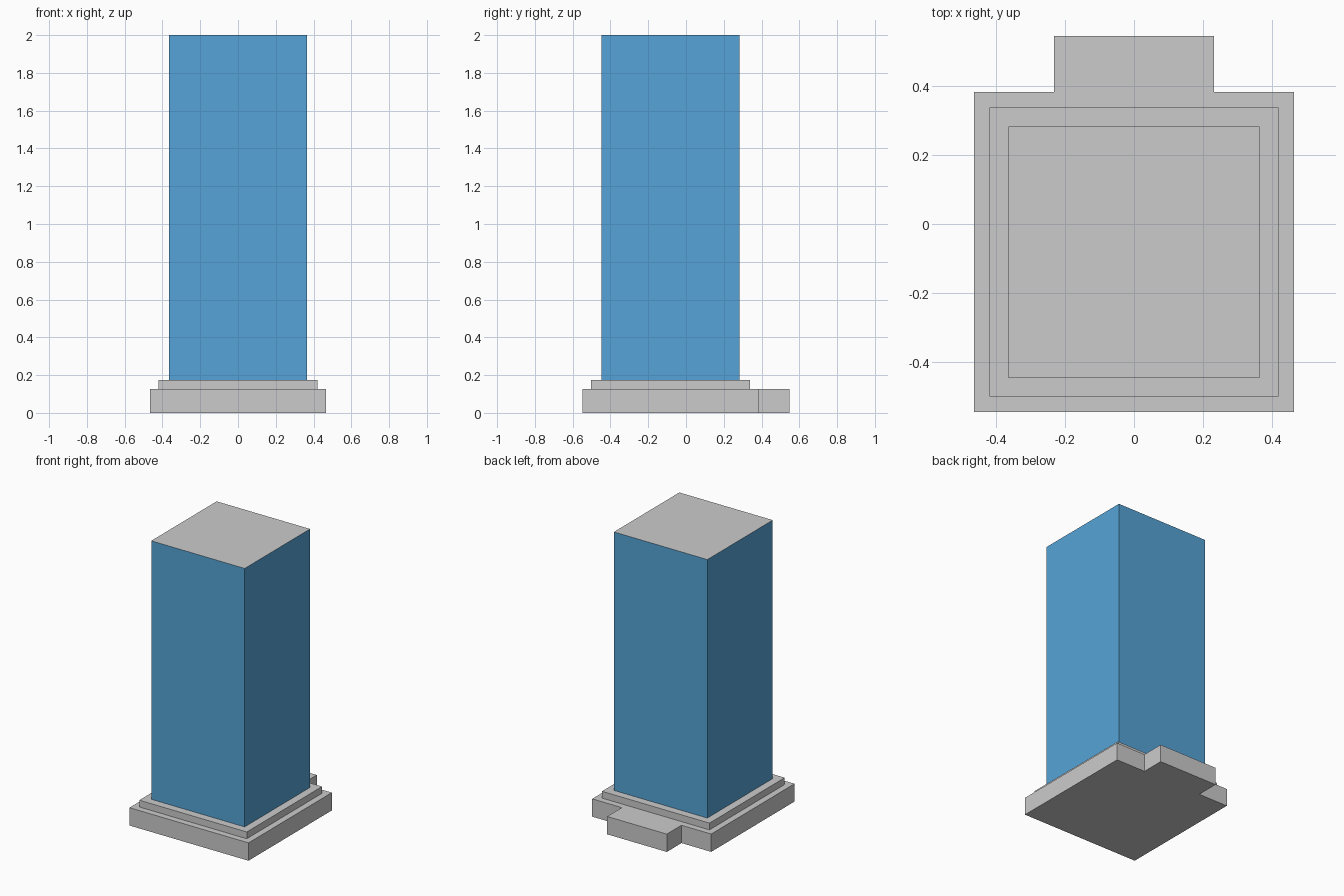
import bpy
import bmesh
from mathutils import Vector

if "Cube" in bpy.data.objects:
    bpy.data.objects.remove(bpy.data.objects["Cube"])

CY = -0.082                               # centre of the square plan
BASE, STEP, TOWER = 0.465, 0.42, 0.365    # half widths
Z_BASE, Z_STEP, Z_TOP = 0.126, 0.174, 2.0
PORCH_HALF, PORCH_BACK = 0.233, 0.547


def push(bm, face, offset):
    """Extrude one face along an offset and return its new cap."""
    cap = bmesh.ops.extrude_discrete_faces(bm, faces=[face])["faces"][0]
    bmesh.ops.translate(bm, verts=cap.verts, vec=Vector(offset))
    return cap


def finish(bm, name):
    bmesh.ops.recalc_face_normals(bm, faces=bm.faces)
    mesh = bpy.data.meshes.new(name)
    bm.to_mesh(mesh)
    bm.free()
    obj = bpy.data.objects.new(name, mesh)
    bpy.context.collection.objects.link(obj)
    return obj


def outline(bm, points, z):
    return [bm.verts.new((x, y + CY, z)) for x, y in points]


def square(h):
    return [(-h, -h), (h, -h), (h, h), (-h, h)]


# Stepped podium: square plan whose back edge is split for the porch
bm = bmesh.new()
plan = square(BASE)
plan[3:3] = [(PORCH_HALF, BASE), (-PORCH_HALF, BASE)]
ring = outline(bm, plan, 0)
top = push(bm, bm.faces.new(ring), (0, 0, Z_BASE))
bm.faces.new(reversed(ring))
for inset, rise in ((BASE - STEP, Z_STEP - Z_BASE), (STEP - TOWER, 0)):
    bmesh.ops.inset_region(bm, faces=[top], thickness=inset, use_even_offset=True)
    if rise:
        top = push(bm, top, (0, 0, rise))
bm.faces.remove(top)                      # covered by the tower

# Rear porch block, drawn out of the middle back face
bm.normal_update()
back = next(f for f in bm.faces
            if f.calc_center_median().y > CY + BASE - 0.001
            and abs(f.calc_center_median().x) < 0.01)
push(bm, back, (0, PORCH_BACK - CY - BASE, 0))
finish(bm, "podium")

# Tower shaft with blue walls and a grey roof
bm = bmesh.new()
roof = push(bm, bm.faces.new(outline(bm, square(TOWER), Z_STEP)), (0, 0, Z_TOP - Z_STEP))
for face in bm.faces:
    face.material_index = 1
roof.material_index = 0
tower = finish(bm, "tower")
for name, color in (("roof_grey", (0.6, 0.6, 0.6, 1)), ("glass_blue", (0.09, 0.37, 0.68, 1))):
    mat = bpy.data.materials.new(name)
    mat.diffuse_color = color
    mat.use_nodes = True
    mat.node_tree.nodes["Principled BSDF"].inputs["Base Color"].default_value = mat.diffuse_color
    tower.data.materials.append(mat)
